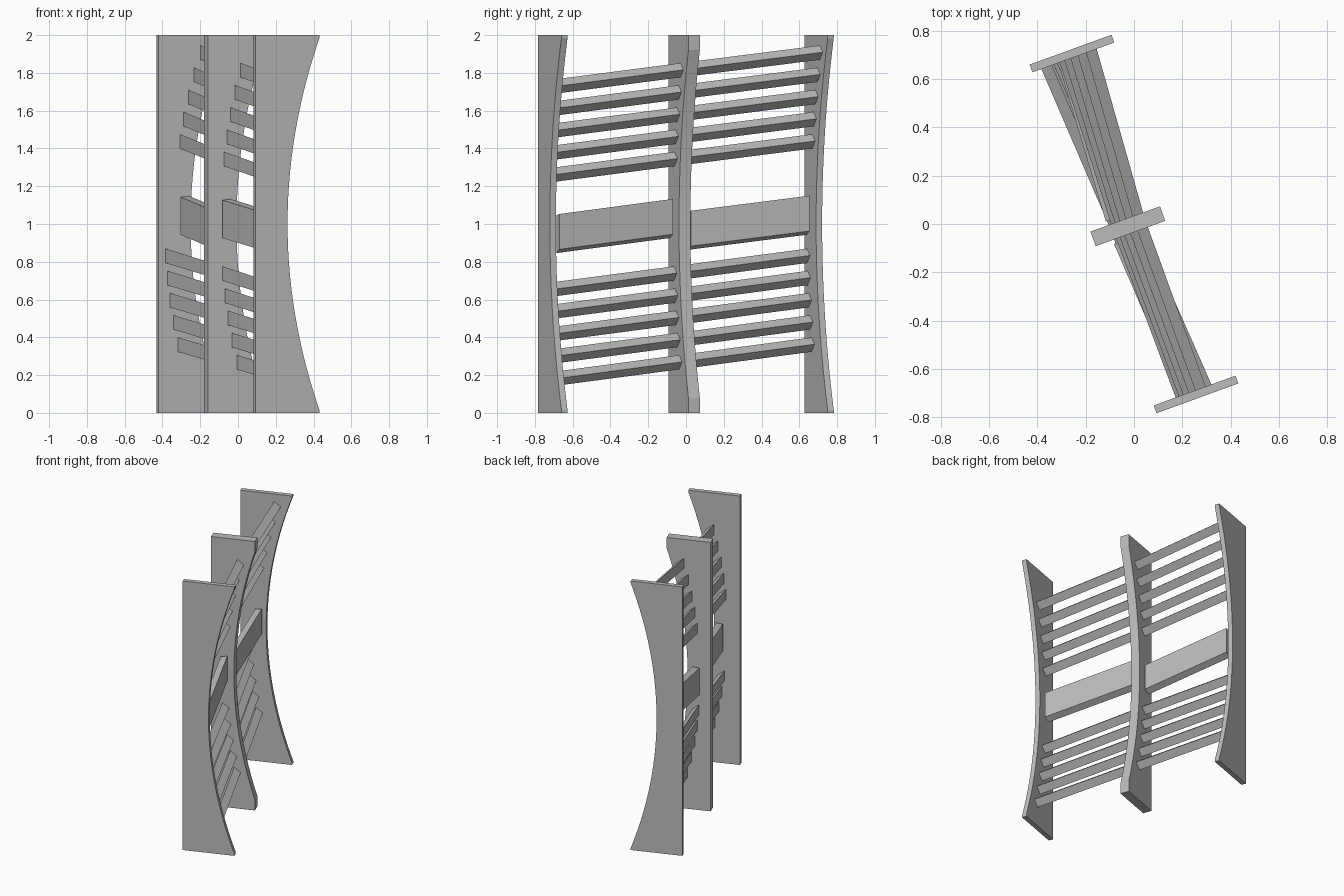
import bpy, bmesh, math

cube = bpy.data.objects.get("Cube")
if cube:
    bpy.data.objects.remove(cube, do_unlink=True)

TURN = math.radians(20)   # whole screen is turned about z
LEFT = -0.18              # straight edge shared by all uprights
SLOPE = 0.122             # rise of the rails per unit of depth

grey = bpy.data.materials.new("warm_free_grey")
grey.name = "plain_grey"
grey.use_nodes = True
grey.diffuse_color = (0.5, 0.5, 0.5, 1)
grey.node_tree.nodes["Principled BSDF"].inputs["Base Color"].default_value = (0.5, 0.5, 0.5, 1)


def loft(name, start, end):
    """Solid between two matching rings of points."""
    bm = bmesh.new()
    a = [bm.verts.new(p) for p in start]
    b = [bm.verts.new(p) for p in end]
    bm.faces.new(a)
    bm.faces.new(b[::-1])
    n = len(a)
    for i in range(n):
        j = (i + 1) % n
        bm.faces.new((a[j], a[i], b[i], b[j]))
    bmesh.ops.recalc_face_normals(bm, faces=bm.faces)
    mesh = bpy.data.meshes.new(name)
    bm.to_mesh(mesh)
    bm.free()
    mesh.materials.append(grey)
    obj = bpy.data.objects.new(name, mesh)
    obj.rotation_euler.z = TURN
    bpy.context.collection.objects.link(obj)
    return obj


def outer_edge(z):
    return 0.18 * min(1, abs(z - 1) / 0.985) ** 2


def middle_edge(z):
    return -0.02 + 0.146 * min(1, abs(z - 1) / 0.92) ** 2


# Uprights: straight on one side, a shallow hollow curve on the other
def upright(name, v, thickness, edge, reach):
    steps = 40
    curve = [1 - reach + 2 * reach * i / steps for i in range(steps + 1)]
    ring = [(LEFT, 2), (LEFT, 0)] + [(edge(z), z) for z in [0] + curve + [2]]
    half = thickness / 2
    loft(name, [(u, v - half, z) for u, z in ring], [(u, v + half, z) for u, z in ring])


upright("front_upright", -0.75, 0.034, outer_edge, 0.985)
upright("middle_upright", 0, 0.064, middle_edge, 0.92)
upright("back_upright", 0.75, 0.034, outer_edge, 0.985)


# Triangular rails, pointing to the hollow side and following its curve
def rail_section(apex, v, z):
    back = apex - 0.046
    return [(back, v, z + 0.038), (back, v, z - 0.038), (apex, v, z + 0.002)]


for group, base in (("upper", 1.818), ("lower", 0.742)):
    for i in range(5):
        height = base - 0.1175 * i
        for side, sign in (("front", -1), ("back", 1)):
            v_in, v_out = sign * 0.03, sign * 0.735
            z_in, z_out = height + SLOPE * v_in, height + SLOPE * v_out
            inner = middle_edge(z_in) - 0.045
            outer = outer_edge(z_out) - 0.05
            if group == "lower" and side == "back":
                outer -= 0.05
            loft(f"{side}_{group}_rail_{i + 1}",
                 rail_section(inner, v_in, z_in), rail_section(outer, v_out, z_out))


# Wide boards across the middle of each bay
def board_section(u, v, z):
    w = u + 0.045
    return [(u, v, z - 0.1), (w, v, z - 0.08), (w, v, z + 0.107), (u, v, z + 0.1)]


for side, sign, base in (("front", -1, 1.032), ("back", 1, 0.957)):
    loft(f"{side}_board",
         board_section(-0.106, sign * 0.05, base + SLOPE * sign * 0.05),
         board_section(-0.068, sign * 0.705, base + SLOPE * sign * 0.705))
